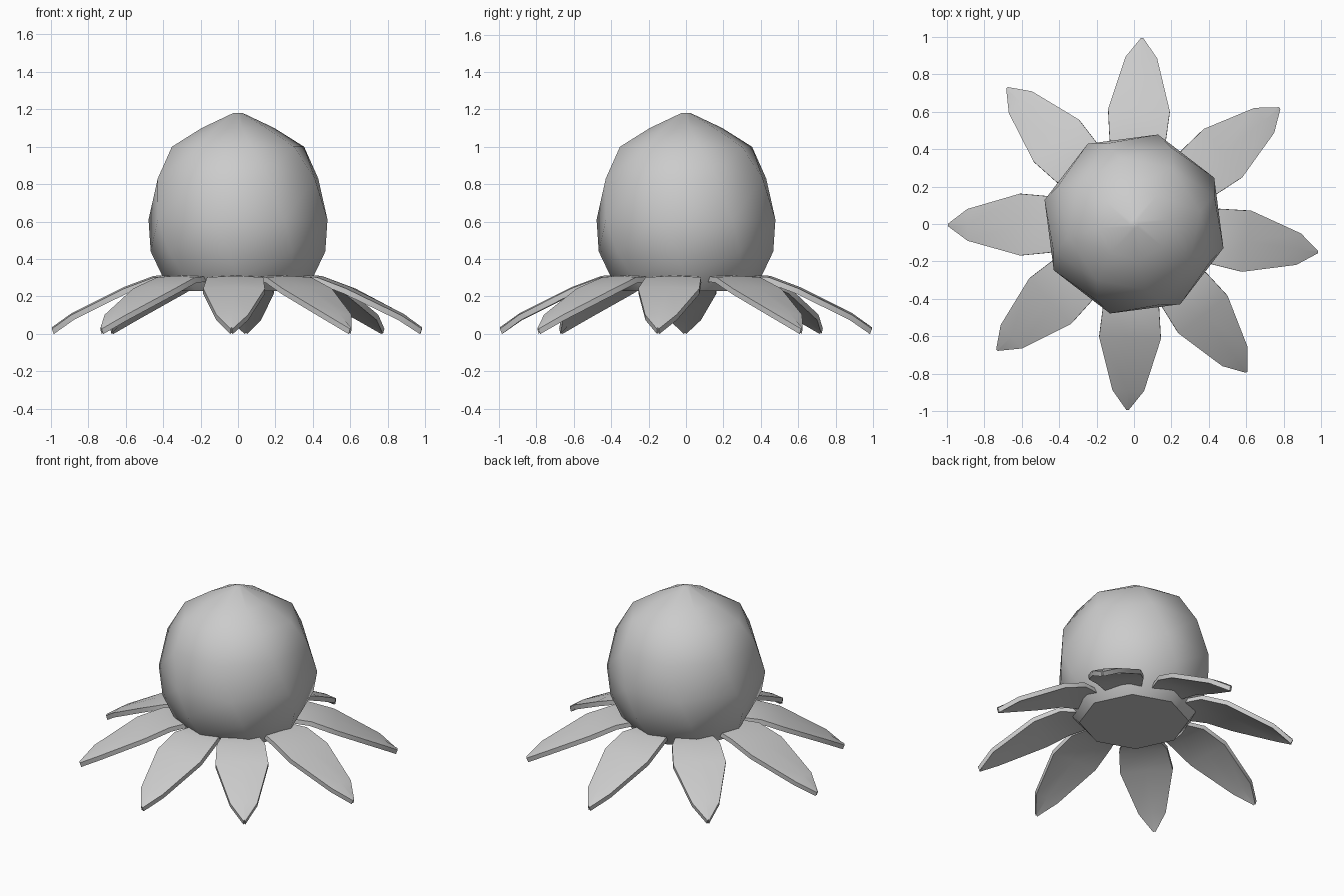
import bpy, bmesh
from math import radians, cos, sin

if "Cube" in bpy.data.objects:
    bpy.data.objects.remove(bpy.data.objects["Cube"])


def finish(bm, name, angle):
    bmesh.ops.recalc_face_normals(bm, faces=bm.faces)
    mesh = bpy.data.meshes.new(name)
    bm.to_mesh(mesh)
    bm.free()
    obj = bpy.data.objects.new(name, mesh)
    bpy.context.collection.objects.link(obj)
    bpy.ops.object.select_all(action='DESELECT')
    obj.select_set(True)
    bpy.context.view_layer.objects.active = obj
    bpy.ops.object.shade_smooth_by_angle(angle=radians(angle))
    return obj


# Bulb: eight-sided rings that twist gradually with height
SIDES = 8
BULB = [(0.23, 0.34), (0.30, 0.40), (0.44, 0.47), (0.61, 0.495),
        (0.83, 0.455), (1.00, 0.36), (1.10, 0.195), (1.18, 0.025)]
bm = bmesh.new()
rings = []
for z, r in BULB:
    twist = radians(30 - 48 * (z - 0.61))
    angles = [twist + radians(360 * i / SIDES) for i in range(SIDES)]
    rings.append([bm.verts.new((r * cos(a), r * sin(a), z)) for a in angles])
for low, high in zip(rings, rings[1:]):
    for i in range(SIDES):
        j = (i + 1) % SIDES
        bm.faces.new((low[i], low[j], high[j], high[i]))
bm.faces.new(rings[0])
bm.faces.new(rings[-1])
finish(bm, "bulb", 45)

# Petals: drooping pointed leaves given as distance out, height, half width
PETAL = [(0.33, 0.315, 0.11), (0.45, 0.31, 0.15), (0.61, 0.25, 0.165),
         (0.89, 0.11, 0.085), (0.995, 0.035, 0.006)]
THICK = 0.03


def add_petal(index, degrees):
    bm = bmesh.new()
    layers = []
    for drop in (0, THICK):
        layers.append([[bm.verts.new((r - drop * 0.35, side * w,
                                      z - drop * 0.95 - 0.008 * abs(side)))
                        for side in (-1, 0, 1)] for r, z, w in PETAL])
    top, under = layers
    for grid in layers:
        for a, b in zip(grid, grid[1:]):
            for k in (0, 1):
                bm.faces.new((a[k], a[k + 1], b[k + 1], b[k]))
    # Rim joining the upper and lower surfaces
    def outline(g):
        return g[0] + [row[2] for row in g[1:]] + [g[-1][1]] + [row[0] for row in g[:0:-1]]
    t, u = outline(top), outline(under)
    for i in range(len(t)):
        j = (i + 1) % len(t)
        bm.faces.new((t[i], t[j], u[j], u[i]))
    petal = finish(bm, f"petal_{index}", 40)
    petal.rotation_euler.z = radians(degrees)


for n, deg in enumerate([-8.7, 38.5, 87.5, 133, 180.3, 222.6, 268, 307.3], 1):
    add_petal(n, deg)
